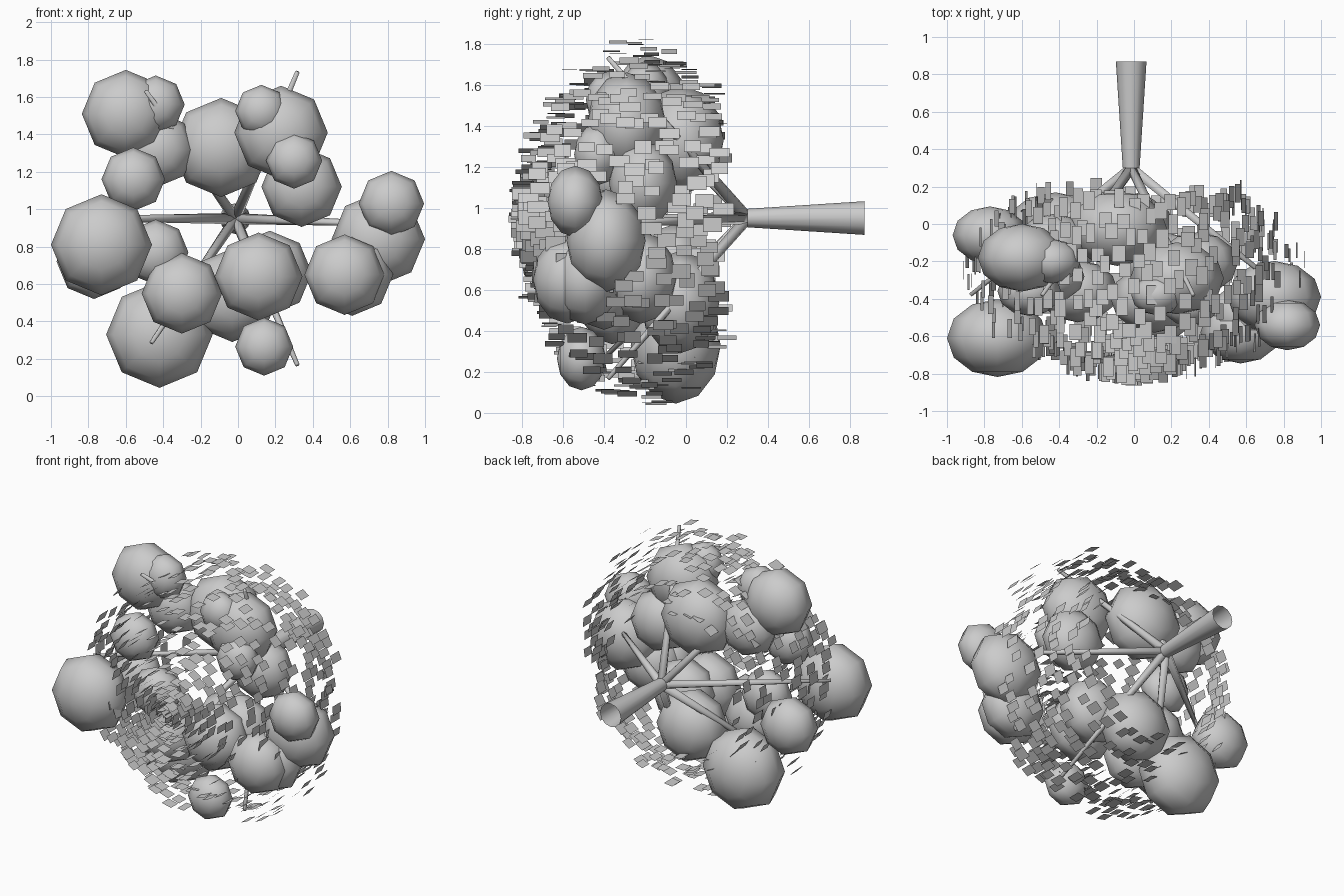
import bpy, bmesh, math, random
from mathutils import Vector, Matrix

if "Cube" in bpy.data.objects:
    bpy.data.objects.remove(bpy.data.objects["Cube"])

random.seed(4)
HUB = Vector((-0.015, 0.30, 0.95))


def finish(bm, name, smooth=True):
    bmesh.ops.recalc_face_normals(bm, faces=bm.faces[:])
    for f in bm.faces:
        f.smooth = smooth
    me = bpy.data.meshes.new(name)
    bm.to_mesh(me)
    bm.free()
    ob = bpy.data.objects.new(name, me)
    bpy.context.collection.objects.link(ob)
    return ob


def taper(bm, a, b, ra, rb, sides=8, caps=True):
    d = b - a
    m = Matrix.Translation((a + b) / 2) @ d.to_track_quat('Z', 'Y').to_matrix().to_4x4()
    bmesh.ops.create_cone(bm, cap_ends=caps, segments=sides, radius1=ra, radius2=rb,
                          depth=d.length, matrix=m)


# trunk, lying along y with an open wide end
bm = bmesh.new()
taper(bm, Vector((-0.015, 0.87, 0.95)), HUB, 0.082, 0.045, 12, False)
finish(bm, "trunk")

# six branches spreading out of the trunk end
bm = bmesh.new()
for deg, r in ((-2, .85), (67, .85), (125, .83), (180, .86), (236, .8), (293, .85)):
    a = math.radians(deg)
    tip = Vector((HUB.x + r * math.cos(a), -0.38, HUB.z + r * math.sin(a)))
    taper(bm, HUB, tip, 0.03, 0.012, 6)
finish(bm, "branches")

# foliage clumps: centre x, y, z and radius, flattened along y
clumps = [
    (-.60, -.18, 1.51, .235), (-.44, -.20, 1.56, .155), (-.43, -.10, 1.32, .20),
    (-.56, -.36, 1.16, .17), (-.09, -.02, 1.33, .265), (.23, -.29, 1.41, .25),
    (.125, -.38, 1.525, .14), (.30, -.43, 1.26, .15), (.34, -.21, 1.12, .215),
    (.82, -.54, 1.03, .175), (.75, -.39, .84, .25), (.57, -.58, .65, .215),
    (.61, -.49, .65, .22), (.11, -.40, .64, .235), (.17, -.22, .66, .225),
    (-.44, -.28, .77, .175), (-.30, -.36, .55, .215), (-.73, -.61, .81, .27),
    (-.77, -.06, .72, .20), (-.42, -.05, .33, .285), (-.03, -.03, .54, .25),
    (.14, -.51, .265, .155),
]
for i, (x, y, z, r) in enumerate(clumps):
    bm = bmesh.new()
    m = (Matrix.Translation((x, y, z)) @ Matrix.Diagonal((r, r * .77, r, 1))
         @ Matrix.Rotation(math.pi / 2, 4, 'X'))
    bmesh.ops.create_uvsphere(bm, u_segments=8, v_segments=6, radius=1, matrix=m)
    finish(bm, f"foliage_clump_{i + 1}")

# small leaves over a dome-like shell, densest at the front pole, each parallel to y
bm = bmesh.new()
N = 640
Y = Vector((0, 1, 0))
for i in range(N):
    p = .03 + 2.42 * (i + .5) / N
    a = i * math.pi * (3 - math.sqrt(5))
    rad = .90 * random.uniform(.8, 1.03) * math.sin(p)
    out = Vector((math.cos(a), 0, math.sin(a)))
    side = out.cross(Y)
    y = -.245 - .53 * math.cos(p) + random.uniform(-.05, .05)
    c = Vector((0, y, .92)) + out * rad
    w, h = random.uniform(.025, .038), random.uniform(.036, .052)
    bm.faces.new([bm.verts.new(c + side * (w * u) + Y * (h * v))
                  for u, v in ((-1, -1), (1, -1), (1, 1), (-1, 1))])
finish(bm, "leaves", False)
